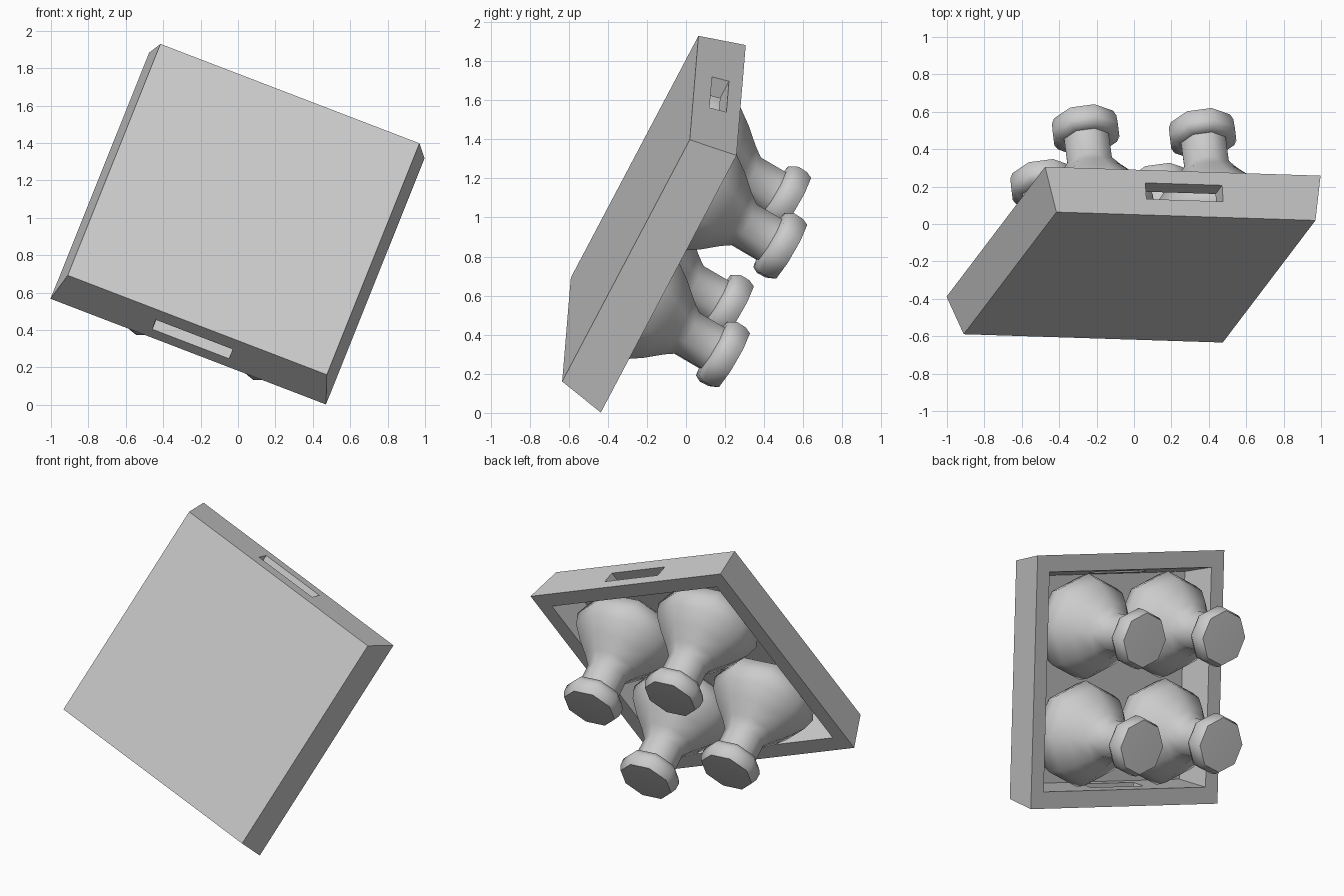
import bpy, bmesh, math
from mathutils import Matrix, Vector

if "Cube" in bpy.data.objects:
    bpy.data.objects.remove(bpy.data.objects["Cube"])

# Crate frame: x along its width, y along its length, z out of its open side
ux = Vector((0.933, -0.03, -0.358)).normalized()
uy = -Vector((0.336, 0.44, 0.833))
uy = (uy - ux * uy.dot(ux)).normalized()
uz = ux.cross(uy)
FRAME = Matrix.Translation((0.03, -0.285, 1.045)) @ Matrix((ux, uy, uz)).transposed().to_4x4()
SIDES = 8


def finish(name, bm, matrix):
    bmesh.ops.remove_doubles(bm, verts=bm.verts, dist=1e-5)
    bmesh.ops.recalc_face_normals(bm, faces=bm.faces)
    mesh = bpy.data.meshes.new(name)
    bm.to_mesh(mesh)
    bm.free()
    ob = bpy.data.objects.new(name, mesh)
    bpy.context.collection.objects.link(ob)
    ob.matrix_world = matrix
    bpy.ops.object.select_all(action='DESELECT')
    bpy.context.view_layer.objects.active = ob
    ob.select_set(True)
    return ob


# Tapered open crate: bottom, outer wall, rim, inner wall, floor
bm = bmesh.new()
rings = []
for half, z in ((0.742, 0), (0.789, 0.245), (0.684, 0.245), (0.646, 0.045)):
    rings.append([bm.verts.new((sx * half, sy * half, z))
                  for sx, sy in ((-1, -1), (1, -1), (1, 1), (-1, 1))])
bm.faces.new(rings[0])
bm.faces.new(rings[-1])
for a, b in zip(rings, rings[1:]):
    for i in range(4):
        j = (i + 1) % 4
        bm.faces.new((a[i], a[j], b[j], b[i]))
crate = finish("crate", bm, FRAME)

# Hand slots through the two end walls
bm = bmesh.new()
bmesh.ops.create_cube(bm, size=1, matrix=Matrix.Translation((0, 0, 0.131))
                      @ Matrix.Diagonal((0.44, 2, 0.088, 1)))
cutter = finish("slot_cutter", bm, FRAME)
cutter.hide_render = True
bpy.context.view_layer.update()
mod = crate.modifiers.new("slots", 'BOOLEAN')
mod.operation = 'DIFFERENCE'
mod.solver = 'EXACT'
mod.object = cutter
bpy.context.view_layer.objects.active = crate
bpy.ops.object.modifier_apply(modifier="slots")
bpy.data.objects.remove(cutter)

# Round flask with neck and thick lip, standing slightly tilted in the crate
PROFILE = [(0, 0.05), (0.2, 0.05), (0.3, 0.11), (0.335, 0.2), (0.31, 0.28),
           (0.245, 0.37), (0.17, 0.455), (0.13, 0.51), (0.13, 0.66),
           (0.172, 0.668), (0.19, 0.7), (0.188, 0.75), (0.172, 0.785), (0, 0.79)]
PIVOT = Matrix.Translation((0, 0, 0.2))
TILT = (PIVOT @ Matrix.Rotation(-0.08, 4, 'X') @ Matrix.Rotation(0.045, 4, 'Y')
        @ PIVOT.inverted())
for i, x in enumerate((-0.335, 0.335)):
    for j, y in enumerate((-0.333, 0.333)):
        bm = bmesh.new()
        pts = [bm.verts.new((r, 0, z)) for r, z in PROFILE]
        edges = [bm.edges.new(p) for p in zip(pts, pts[1:])]
        bmesh.ops.spin(bm, geom=pts + edges, cent=(0, 0, 0), axis=(0, 0, 1),
                       angle=math.tau, steps=SIDES, use_merge=False)
        finish(f"flask_{2 * i + j + 1}", bm, FRAME @ Matrix.Translation((x, y, 0)) @ TILT)
        bpy.ops.object.shade_smooth_by_angle(angle=math.radians(58))
